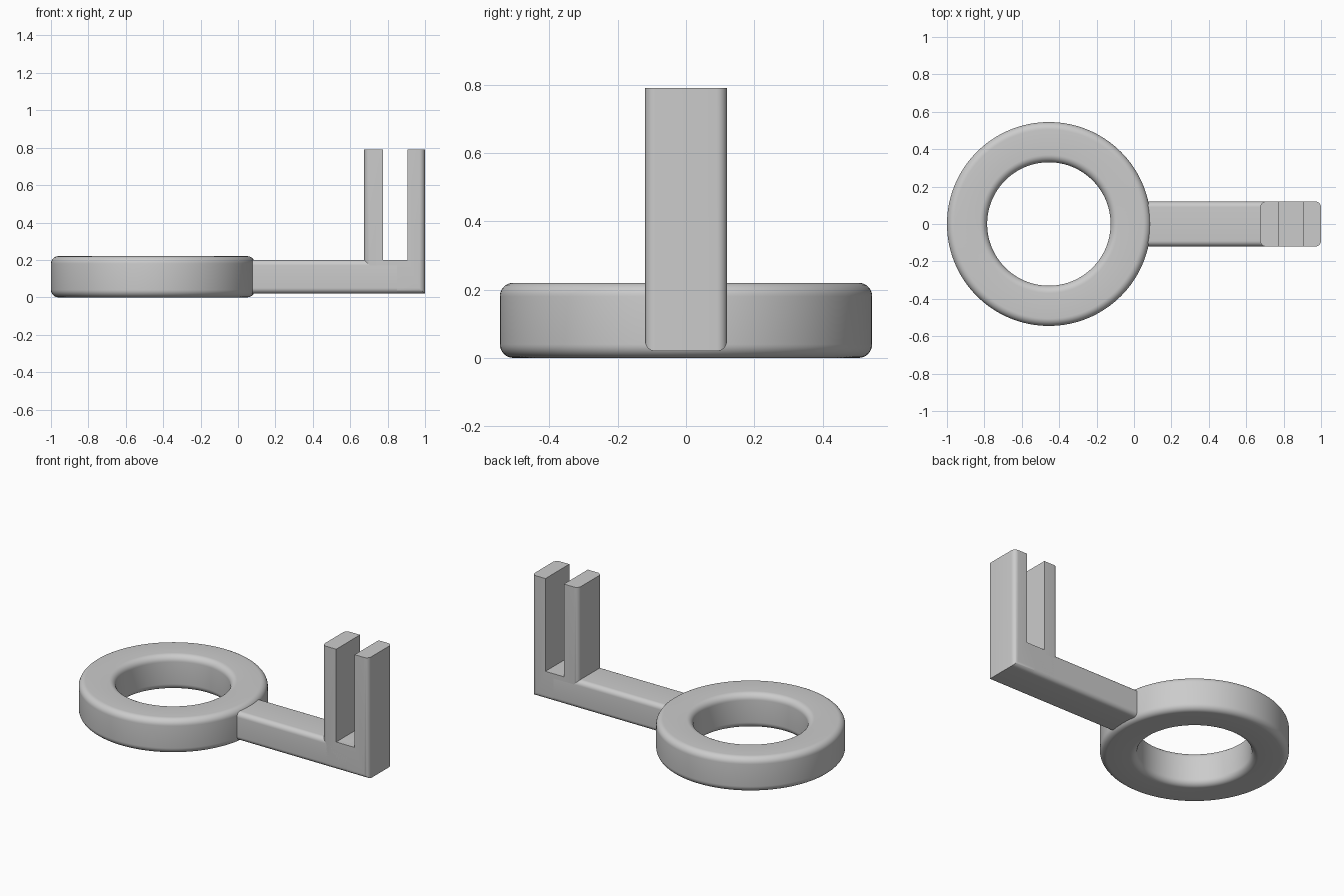
import bpy
import bmesh
from math import pi, radians, cos, sin
from mathutils import Vector

cube = bpy.data.objects.get("Cube")
if cube:
    bpy.data.objects.remove(cube, do_unlink=True)

GREY = (0.6, 0.6, 0.6, 1)
grey = bpy.data.materials.new("plain grey")
grey.use_nodes = True
grey.diffuse_color = GREY
grey.node_tree.nodes["Principled BSDF"].inputs["Base Color"].default_value = GREY


def make_object(name, bm):
    bmesh.ops.recalc_face_normals(bm, faces=bm.faces)
    mesh = bpy.data.meshes.new(name)
    bm.to_mesh(mesh)
    bm.free()
    mesh.materials.append(grey)
    obj = bpy.data.objects.new(name, mesh)
    bpy.context.collection.objects.link(obj)
    return obj


def rounded_box(name, low, high, radius=0, pick=None):
    """Box between two corners, with the edges chosen by pick rounded."""
    low, high = Vector(low), Vector(high)
    bm = bmesh.new()
    bmesh.ops.create_cube(bm, size=1)
    for v in bm.verts:
        v.co = (low + high) / 2 + v.co * (high - low)
    if pick:
        edges = [e for e in bm.edges
                 if pick((e.verts[0].co + e.verts[1].co) / 2,
                         (e.verts[1].co - e.verts[0].co).normalized())]
        bmesh.ops.bevel(bm, geom=edges, offset=radius, segments=8,
                        profile=0.5, affect='EDGES')
    return make_object(name, bm)


def boolean(obj, tool, operation):
    mod = obj.modifiers.new(operation.title(), 'BOOLEAN')
    mod.object, mod.operation, mod.solver = tool, operation, 'EXACT'
    tool.hide_render = True
    bpy.context.view_layer.objects.active = obj
    bpy.ops.object.modifier_apply(modifier=mod.name)
    bpy.data.objects.remove(tool, do_unlink=True)


def smooth(obj):
    bpy.ops.object.select_all(action='DESELECT')
    obj.select_set(True)
    bpy.context.view_layer.objects.active = obj
    bpy.ops.object.shade_smooth_by_angle(angle=radians(30))


# Ring: rounded rectangle revolved about a vertical axis
INNER, OUTER, HEIGHT, FILLET = 0.33, 0.545, 0.22, 0.04
CENTRE = Vector((-0.455, 0, 0))
bm = bmesh.new()
corners = [(OUTER - FILLET, HEIGHT - FILLET), (INNER + FILLET, HEIGHT - FILLET),
           (INNER + FILLET, FILLET), (OUTER - FILLET, FILLET)]
loop = []
for quarter, (r, z) in enumerate(corners):
    for step in range(9):
        a = (quarter + step / 8) * pi / 2
        loop.append(bm.verts.new(
            CENTRE + Vector((r + FILLET * cos(a), 0, z + FILLET * sin(a)))))
edges = [bm.edges.new((a, b)) for a, b in zip(loop, loop[1:] + loop[:1])]
bmesh.ops.spin(bm, geom=loop + edges, cent=CENTRE, axis=(0, 0, 1),
               angle=2 * pi, steps=128, use_merge=True)
bmesh.ops.remove_doubles(bm, verts=bm.verts, dist=0.0001)
smooth(make_object("ring", bm))

# Arm: bar with rounded lengthwise edges, sunk into ring and fork
arm = rounded_box("arm", (0, -0.12, 0.02), (0.85, 0.12, 0.2), 0.03,
                  lambda mid, way: abs(way.x) > 0.9)
smooth(arm)

# Fork: upright block with rounded corners and underside, split by a slot
fork = rounded_box("fork", (0.675, -0.12, 0), (1, 0.12, 0.79), 0.03,
                   lambda mid, way: abs(way.z) > 0.9)
envelope = rounded_box("fork_envelope", (0.5, -0.12, 0.02), (1.2, 0.12, 1), 0.03,
                       lambda mid, way: abs(way.x) > 0.9 and mid.z < 0.5)
slot = rounded_box("slot_cutter", (0.775, -0.3, 0.2), (0.905, 0.3, 1))
boolean(fork, envelope, 'INTERSECT')
boolean(fork, slot, 'DIFFERENCE')
smooth(fork)
